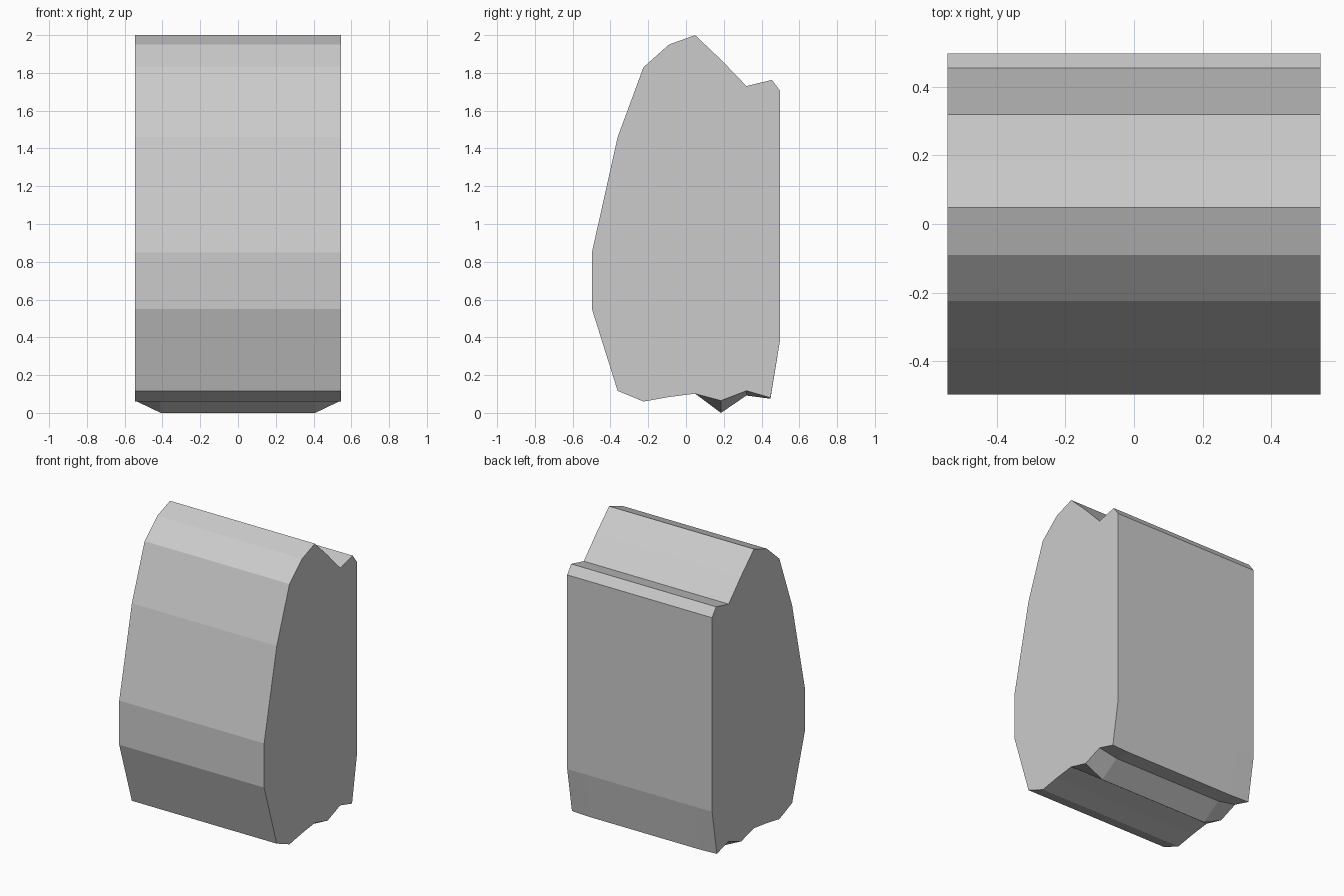
import bpy, bmesh

if "Cube" in bpy.data.objects:
    bpy.data.objects.remove(bpy.data.objects["Cube"])

# Side profile (y, z), front edge up over the top, down the back, along the base
upper = [(-0.498, 0.55), (-0.498, 0.85), (-0.362, 1.46), (-0.225, 1.83),
         (-0.09, 1.95), (0.048, 2.0), (0.185, 1.87), (0.32, 1.73),
         (0.455, 1.763), (0.498, 1.705), (0.498, 0.385)]
base_end = [(0.447, 0.08), (0.32, 0.117), (0.185, 0.065)]
base_mid = [(0.447, 0.075), (0.32, 0.092), (0.185, 0.0)]
base_front = [(0.048, 0.102), (-0.09, 0.084), (-0.225, 0.06), (-0.362, 0.117)]

# The keel under the base fades out between the inner and outer sections
end = upper + base_end + base_front
mid = upper + base_mid + base_front
sections = [(-0.545, end), (-0.409, mid), (0.409, mid), (0.545, end)]

# Loft the block across x and cap both sides
bm = bmesh.new()
rings = [[bm.verts.new((x, y, z)) for y, z in prof] for x, prof in sections]
n = len(end)
for a, b in zip(rings, rings[1:]):
    for i in range(n):
        j = (i + 1) % n
        bm.faces.new((a[i], a[j], b[j], b[i]))
bm.faces.new(rings[0])
bm.faces.new(rings[-1])
bmesh.ops.recalc_face_normals(bm, faces=bm.faces)

mesh = bpy.data.meshes.new("faceted_block")
bm.to_mesh(mesh)
bm.free()
block = bpy.data.objects.new("faceted_block", mesh)
bpy.context.collection.objects.link(block)
